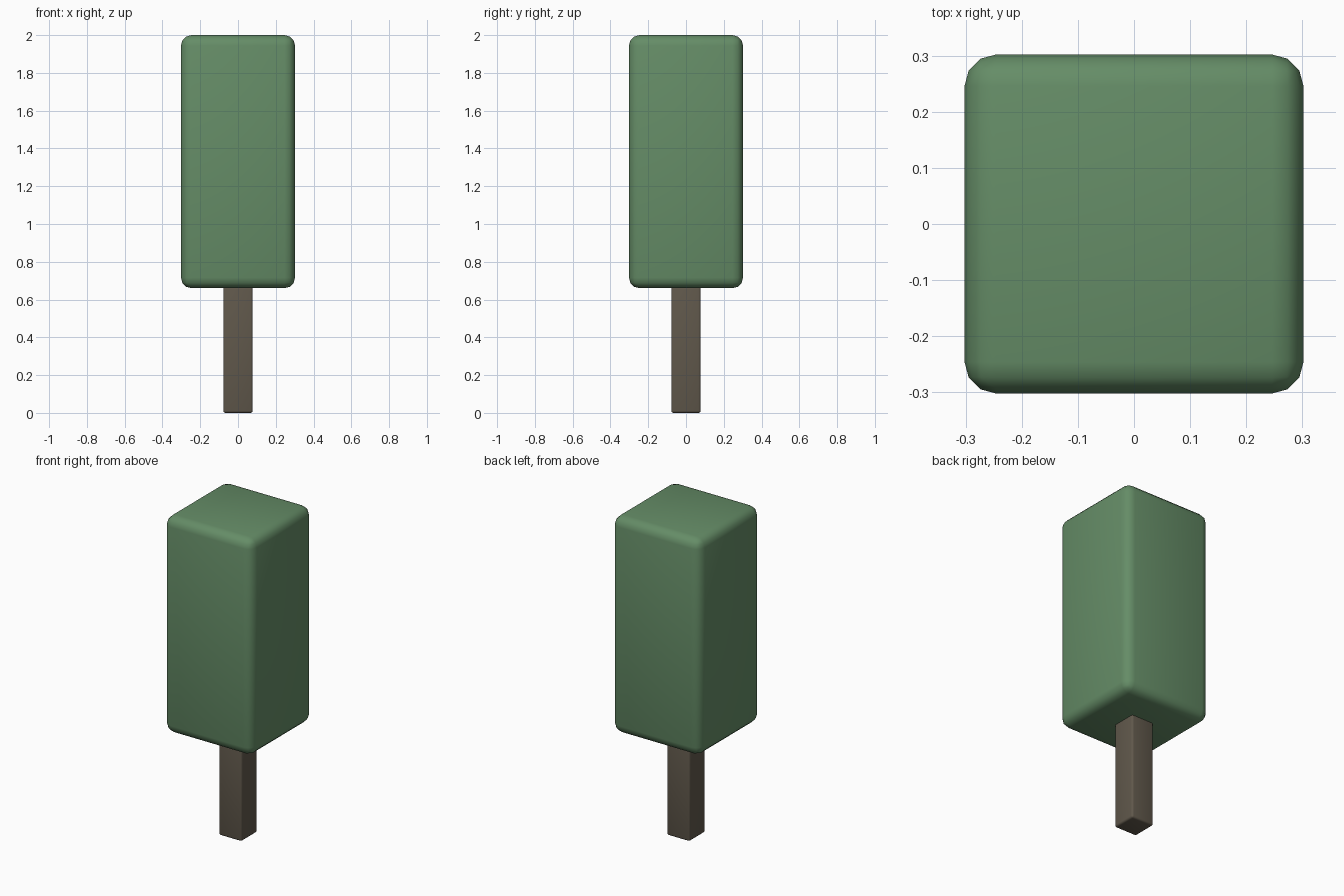
import bpy
import math

if "Cube" in bpy.data.objects:
    bpy.data.objects.remove(bpy.data.objects["Cube"], do_unlink=True)


def make_material(name, colour):
    mat = bpy.data.materials.new(name)
    mat.use_nodes = True
    mat.diffuse_color = (*colour, 1)
    bsdf = mat.node_tree.nodes["Principled BSDF"]
    bsdf.inputs["Base Color"].default_value = (*colour, 1)
    bsdf.inputs["Roughness"].default_value = 0.8
    return mat


def rounded_block(name, width, bottom, top, radius, segments, mat):
    """Square upright block with softened edges."""
    bpy.ops.mesh.primitive_cube_add(size=1, location=(0, 0, (bottom + top) / 2))
    obj = bpy.context.object
    obj.name = name
    obj.scale = (width, width, top - bottom)
    bpy.ops.object.transform_apply(location=False, rotation=False, scale=True)
    obj.data.materials.append(mat)
    bevel = obj.modifiers.new("rounded_edges", "BEVEL")
    bevel.width = radius
    bevel.segments = segments
    bpy.ops.object.modifier_apply(modifier=bevel.name)
    bpy.ops.object.shade_smooth_by_angle(angle=math.radians(40))
    return obj


leaf_green = make_material("leaf_green", (0.13, 0.265, 0.135))
bark_brown = make_material("bark_brown", (0.118, 0.098, 0.071))

# Trunk, then the foliage block resting on it
rounded_block("trunk", 0.156, 0, 0.67, 0.012, 3, bark_brown)
rounded_block("foliage", 0.604, 0.66, 2.0, 0.056, 3, leaf_green)
